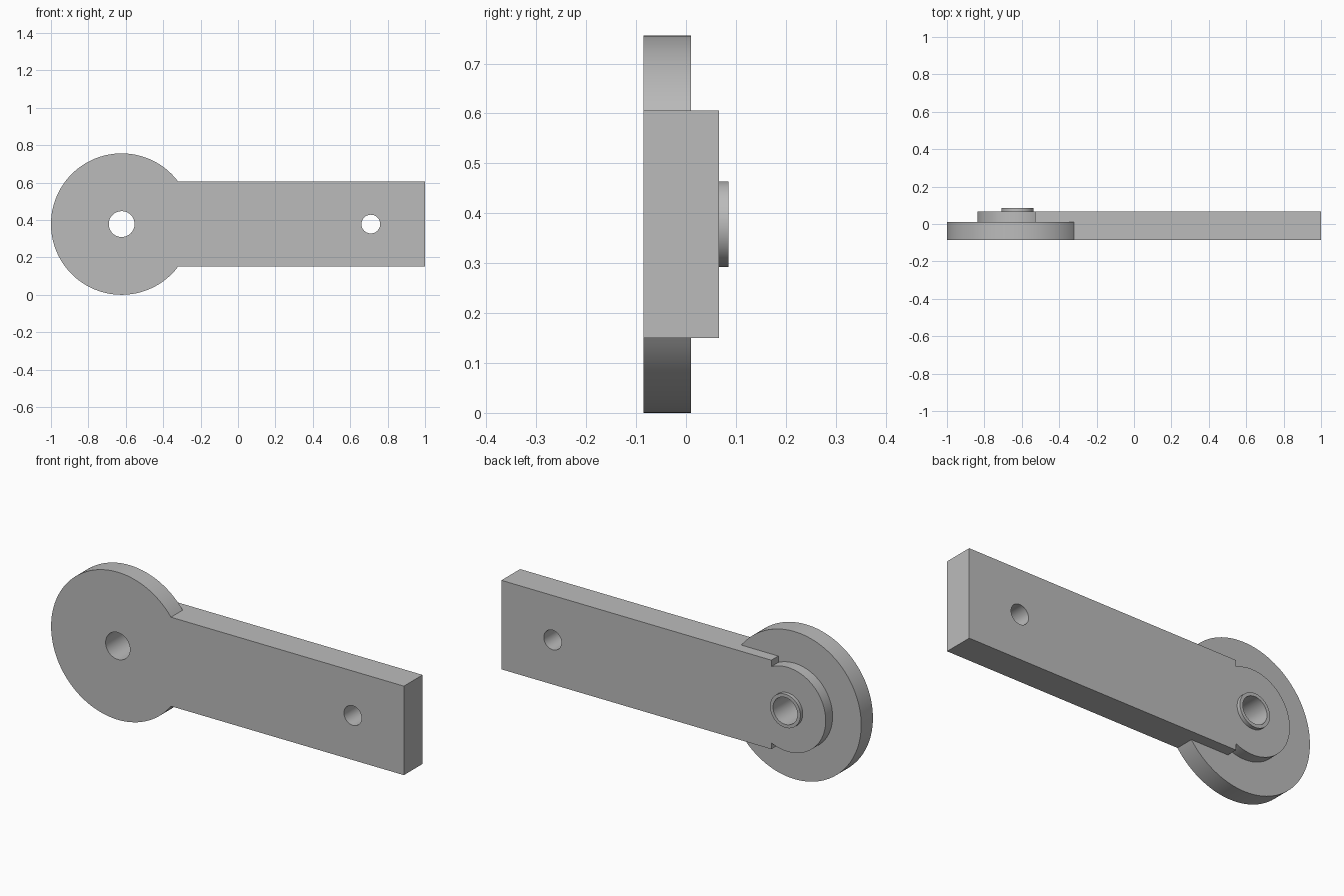
import bpy
from math import pi, radians

default = bpy.data.objects.get("Cube")
if default:
    bpy.data.objects.remove(default, do_unlink=True)

FRONT, DISC_BACK, BAR_BACK, COLLAR_BACK = -0.085, 0.01, 0.066, 0.085
PIVOT_X, PIN_X, MID_Z = -0.622, 0.71, 0.378

grey = bpy.data.materials.new("plain grey")
grey.use_nodes = True
colour = (0.5, 0.5, 0.5, 1)
grey.diffuse_color = colour
grey.node_tree.nodes["Principled BSDF"].inputs["Base Color"].default_value = colour


def finish(name):
    obj = bpy.context.object
    obj.name = name
    bpy.ops.object.transform_apply(location=True, rotation=True, scale=True)
    obj.data.materials.append(grey)
    return obj


def round_part(name, x, radius, y0, y1, sides=96):
    """Cylinder running along the y axis."""
    bpy.ops.mesh.primitive_cylinder_add(
        vertices=sides, radius=radius, depth=y1 - y0,
        location=(x, (y0 + y1) / 2, MID_Z), rotation=(pi / 2, 0, 0))
    return finish(name)


def box_part(name, x0, x1, y0, y1, height):
    bpy.ops.mesh.primitive_cube_add(size=1, location=((x0 + x1) / 2, (y0 + y1) / 2, MID_Z))
    bpy.context.object.scale = (x1 - x0, y1 - y0, height)
    return finish(name)


def combine(body, other, operation):
    """Apply a boolean and discard the tool object."""
    other.hide_render = True
    mod = body.modifiers.new(operation.lower(), 'BOOLEAN')
    mod.operation, mod.object, mod.solver = operation, other, 'EXACT'
    bpy.context.view_layer.objects.active = body
    bpy.ops.object.modifier_apply(modifier=mod.name)
    bpy.data.objects.remove(other, do_unlink=True)


# Arm, large disc, stepped hub and thin collar fused into one solid
lever = box_part("lever_arm", -0.53, 1.0, FRONT, BAR_BACK, 0.456)
for part in (
    round_part("disc", PIVOT_X, 0.378, FRONT, DISC_BACK, 128),
    round_part("hub", PIVOT_X, 0.216, FRONT + 0.03, BAR_BACK),
    round_part("collar", PIVOT_X, 0.086, FRONT + 0.03, COLLAR_BACK),
):
    combine(lever, part, 'UNION')

# Pivot bore and pin hole go right through
for x, radius in ((PIVOT_X, 0.069), (PIN_X, 0.05)):
    combine(lever, round_part("hole_cutter", x, radius, -0.3, 0.3, 64), 'DIFFERENCE')

# Smooth round walls, crisp edges
bpy.ops.object.select_all(action='DESELECT')
lever.select_set(True)
bpy.context.view_layer.objects.active = lever
bpy.ops.object.shade_smooth_by_angle(angle=radians(30))
